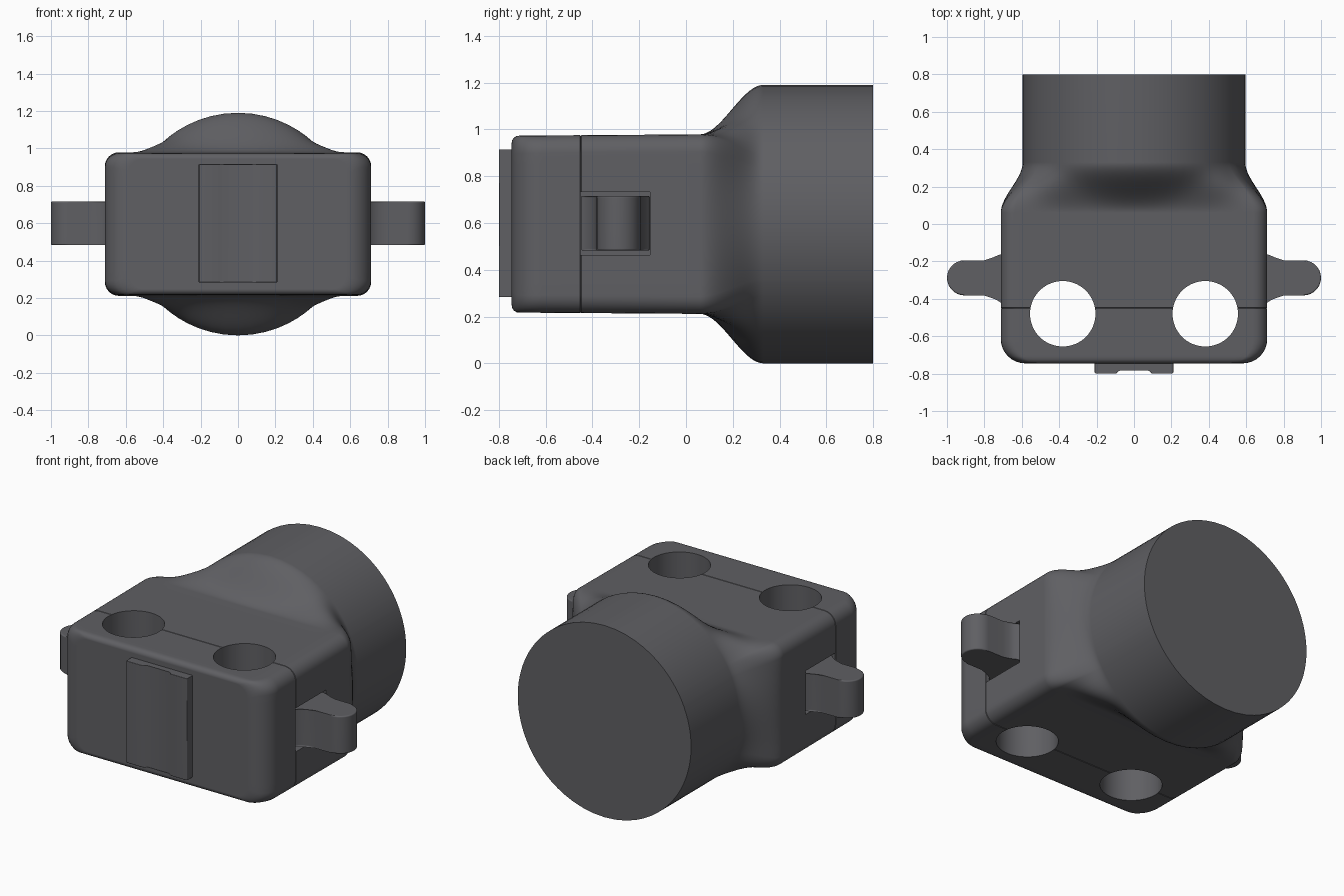
import bpy, bmesh
from math import sin, cos, pi, sqrt, atan2, exp, radians

if "Cube" in bpy.data.objects:
    bpy.data.objects.remove(bpy.data.objects["Cube"])

ZC = 0.595          # height of the housing axis
BARREL_R = 0.595
W = 0.712           # half width of the housing

dark = bpy.data.materials.new("dark_grey")
dark.diffuse_color = (0.115, 0.115, 0.125, 1)
dark.use_nodes = True
dark.node_tree.nodes["Principled BSDF"].inputs["Base Color"].default_value = dark.diffuse_color


def finish(obj, angle=0.6):
    bpy.ops.object.select_all(action='DESELECT')
    obj.select_set(True)
    bpy.context.view_layer.objects.active = obj
    bpy.ops.object.shade_smooth_by_angle(angle=angle)
    wn = obj.modifiers.new("Weighted normals", 'WEIGHTED_NORMAL')
    wn.keep_sharp = True


def to_object(bm, name):
    bmesh.ops.recalc_face_normals(bm, faces=bm.faces)
    mesh = bpy.data.meshes.new(name)
    bm.to_mesh(mesh)
    bm.free()
    mesh.materials.append(dark)
    obj = bpy.data.objects.new(name, mesh)
    bpy.context.collection.objects.link(obj)
    return obj


def rounded_rect(w, h, r=0.075, arc=6):
    """Closed outline with half sizes w, h; straight runs are subdivided."""
    corners = [(w - r, h - r, 0), (r - w, h - r, 1), (r - w, r - h, 2), (w - r, r - h, 3)]
    pts = []
    for cx, cz, q in corners:
        for i in range(arc + 1):
            a = (q + i / arc) * pi / 2
            pts.append((cx + r * cos(a), cz + r * sin(a)))
        nx, nz, nq = corners[(q + 1) % 4]
        a = (q + 1) * pi / 2
        end = (nx + r * cos(a), nz + r * sin(a))
        start = pts[-1]
        n = 26 if q % 2 == 0 else 12
        for i in range(1, n):
            t = i / n
            pts.append((start[0] + (end[0] - start[0]) * t, start[1] + (end[1] - start[1]) * t))
    return pts


def half_height(y):
    t = min(max(y + 0.745, 0) / 0.03, 1)
    taper = 0.006 * min(max((y + 0.745) / 0.85, 0), 1)
    return 0.378 + taper - 0.03 * (1 - sqrt(1 - (1 - t) ** 2))


def section(y, w, blend=0, inset=0):
    """Housing outline at y, blended radially toward the round barrel."""
    out = []
    for x, z in rounded_rect(w - inset, half_height(y) - inset):
        a, r = atan2(z, x), sqrt(x * x + z * z)
        # soft fillet where the barrel meets the flat top and bottom
        d = (atan2(abs(z), abs(x)) - radians(41)) / radians(8)
        r += (BARREL_R - r) * blend + 0.13 * blend * (1 - blend) * exp(-d * d / 2)
        out.append((r * cos(a), y, ZC + r * sin(a)))
    return out


def loft(name, sections):
    bm = bmesh.new()
    rings = [[bm.verts.new(p) for p in s] for s in sections]
    n = len(rings[0])
    for a, b in zip(rings, rings[1:]):
        for i in range(n):
            j = (i + 1) % n
            bm.faces.new((a[i], a[j], b[j], b[i]))
    bm.faces.new(rings[0])
    bm.faces.new(rings[-1])
    return to_object(bm, name)


def extrude_xy(name, pts, z0, z1, bevel=0.0):
    """Prism from an outline seen from the top."""
    bm = bmesh.new()
    lo = [bm.verts.new((x, y, z0)) for x, y in pts]
    hi = [bm.verts.new((x, y, z1)) for x, y in pts]
    bm.faces.new(lo)
    bm.faces.new(hi)
    rim = []
    for i in range(len(pts)):
        j = (i + 1) % len(pts)
        bm.faces.new((lo[i], lo[j], hi[j], hi[i]))
        rim += [bm.edges.get((lo[i], lo[j])), bm.edges.get((hi[i], hi[j]))]
    if bevel:
        bmesh.ops.bevel(bm, geom=rim, offset=bevel, segments=3, profile=0.5, affect='EDGES')
    return to_object(bm, name)


def cut(obj, cutter):
    cutter.hide_render = True
    mod = obj.modifiers.new("Cut", 'BOOLEAN')
    mod.operation, mod.solver, mod.object = 'DIFFERENCE', 'EXACT', cutter
    bpy.context.view_layer.objects.active = obj
    bpy.ops.object.modifier_apply(modifier=mod.name)


# Front cap with generously rounded vertical corners; fine chamfer at the seam
cap_sections = []
for i in range(9):
    a = i / 8 * pi / 2
    cap_sections.append(section(-0.745 + 0.13 * (1 - cos(a)), W - 0.13 * (1 - sin(a))))
cap_sections += [section(-0.4525, W), section(-0.45, W, 0, 0.003)]
front_cap = loft("front_cap", cap_sections)

# Rear housing flowing into the round barrel
rear_sections = [section(-0.45, W, 0, 0.003), section(-0.4475, W), section(0.0, W)]
for i in range(21):
    t = i / 20
    rear_sections.append(section(0.06 + 0.27 * t, W, t * t * (3 - 2 * t)))
rear_sections.append(section(0.8, W, 1))
rear_housing = loft("rear_housing", rear_sections)

# Vertical through holes and side pockets
cutters = []
for s in (-1, 1):
    circle = [(s * 0.381 + 0.175 * cos(i * pi / 32), -0.48 + 0.175 * sin(i * pi / 32))
              for i in range(64)]
    hole = extrude_xy("hole_cutter", circle, 0.0, 1.3)
    cut(front_cap, hole)
    cut(rear_housing, hole)
    box = [(s * 0.62, -0.47), (s * 0.8, -0.47), (s * 0.8, -0.153), (s * 0.62, -0.153)]
    pocket = extrude_xy("pocket_cutter", box, 0.462, 0.733)
    cut(rear_housing, pocket)
    cutters += [hole, pocket]
for c in cutters:
    bpy.data.objects.remove(c)
finish(front_cap)
finish(rear_housing)

# Side tabs: flared root in the pocket, rounded tip
for s, side in ((-1, "left"), (1, "right")):
    pts = [(0.61, -0.449), (0.68, -0.449), (0.69, -0.432), (0.705, -0.416), (0.725, -0.402),
           (0.755, -0.389), (0.80, -0.382)]
    pts += [(0.905 + 0.095 * cos(a), -0.288 + 0.094 * sin(a))
            for a in [(-0.5 + i / 14) * pi for i in range(15)]]
    pts += [(0.80, -0.194), (0.755, -0.188), (0.73, -0.177), (0.71, -0.161), (0.70, -0.154),
            (0.61, -0.154)]
    tab = extrude_xy(side + "_tab", [(s * x, y) for x, y in pts], 0.482, 0.716, 0.008)
    finish(tab)

# Front plate with a shallow central channel
plate = extrude_xy("front_plate", [
    (-0.21, -0.73), (-0.21, -0.795), (-0.205, -0.8), (-0.095, -0.8), (-0.078, -0.78),
    (0.078, -0.78), (0.095, -0.8), (0.205, -0.8), (0.21, -0.795), (0.21, -0.73)],
    0.283, 0.915, 0.003)
finish(plate, 0.95)
